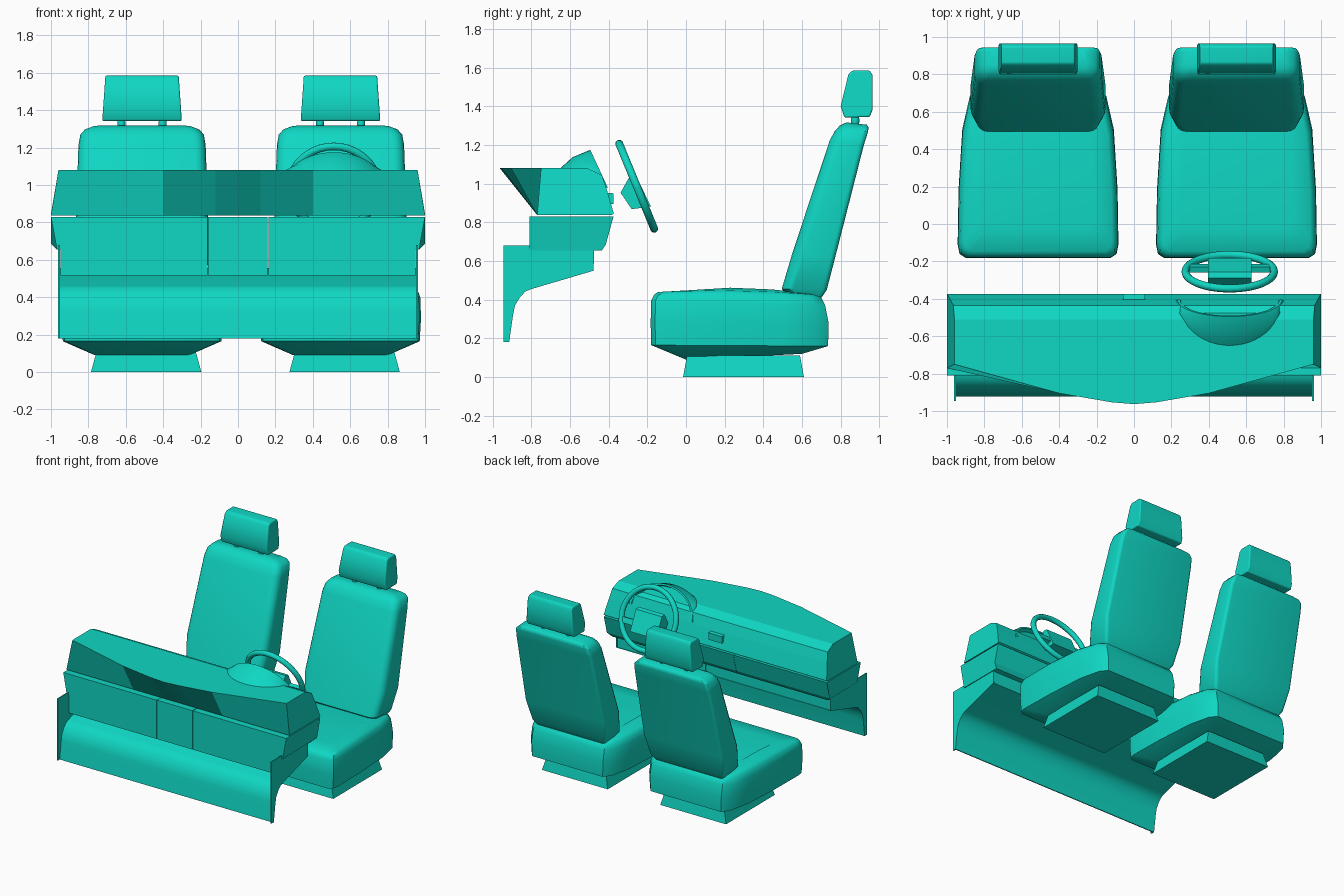
import bpy, bmesh, math
from mathutils import Vector

cube = bpy.data.objects.get("Cube")
if cube:
    bpy.data.objects.remove(cube, do_unlink=True)

teal = bpy.data.materials.new("turquoise")
teal.use_nodes = True
COLOR = (0.005, 0.68, 0.55, 1)
teal.diffuse_color = COLOR
teal.node_tree.nodes["Principled BSDF"].inputs["Base Color"].default_value = COLOR


def finish(name, bm, smooth=None, bevel=0):
    """Turn a bmesh into a named object, with optional bevel and smoothing."""
    bmesh.ops.recalc_face_normals(bm, faces=bm.faces)
    mesh = bpy.data.meshes.new(name)
    bm.to_mesh(mesh)
    bm.free()
    mesh.materials.append(teal)
    if smooth:
        mesh.shade_smooth()
        mesh.set_sharp_from_angle(angle=math.radians(smooth))
    obj = bpy.data.objects.new(name, mesh)
    bpy.context.collection.objects.link(obj)
    if bevel:
        mod = obj.modifiers.new("soft_edges", 'BEVEL')
        mod.width, mod.segments = bevel, 3
        mod.limit_method, mod.angle_limit = 'ANGLE', math.radians(40)
    return obj


def loft(name, rings, smooth=None, bevel=0, closed=True, caps=True):
    """Skin a list of equal-length point rings."""
    bm = bmesh.new()
    rows = [[bm.verts.new(p) for p in ring] for ring in rings]
    n = len(rows[0])
    for a, b in zip(rows, rows[1:]):
        for i in range(n if closed else n - 1):
            j = (i + 1) % n
            bm.faces.new((a[i], a[j], b[j], b[i]))
    if caps:
        bm.faces.new(rows[0])
        bm.faces.new(rows[-1])
    return finish(name, bm, smooth, bevel)


def extrude_x(name, profile, x0, x1, **kw):
    """Extrude a (y, z) profile along x."""
    return loft(name, [[(x, y, z) for y, z in profile] for x in (x0, x1)], **kw)


def rounded_section(cx, hw, front, back, rf, rb):
    """Rounded rectangle whose front and back edges lie at (y, z) points."""
    depth = back[0] - front[0]
    pts = []
    for sx, sy, r, start in ((1, 1, rb, 0), (-1, 1, rb, 90), (-1, 0, rf, 180), (1, 0, rf, 270)):
        for k in range(5):
            a = math.radians(start + k * 22.5)
            x = sx * (hw - r) + r * math.cos(a)
            y = (depth - r if sy else r) + r * math.sin(a)
            pts.append((cx + x, front[0] + y, front[1] + (back[1] - front[1]) * y / depth))
    return pts


# Seats
def cushion_ring(cx, s, y0, y1, z0, z1, zm):
    """Plan outline of the cushion, narrower toward the rear."""
    half = [(0.385, 0), (0.42, 0.025), (0.43, 0.08), (0.425, 0.4), (0.405, 0.75),
            (0.365, 0.94), (0.32, 1)]
    half = [(x * s, t) for x, t in half]
    pts = half + [(-x, t) for x, t in reversed(half)]
    return [(cx + x, y0 + (y1 - y0) * t,
             z0 + (z1 - z0) * t + zm * math.sin(math.pi * t)) for x, t in pts]


def seat(side, cx):
    base = [[(cx + 0.022 + sx * hw, y, z) for sx, y in ((-1, a), (1, a), (1, b), (-1, b))]
            for hw, a, b, z in ((0.295, -0.015, 0.61, 0), (0.265, 0.005, 0.59, 0.11))]
    loft(side + "_seat_pedestal", base)
    loft(side + "_seat_cushion", [
        cushion_ring(cx, 0.6, 0.0, 0.6, 0.09, 0.12, 0),
        cushion_ring(cx, 0.985, -0.18, 0.735, 0.165, 0.16, 0),
        cushion_ring(cx, 1.0, -0.183, 0.738, 0.28, 0.28, 0),
        cushion_ring(cx, 0.995, -0.18, 0.72, 0.395, 0.37, 0),
        cushion_ring(cx, 0.97, -0.165, 0.70, 0.425, 0.41, 0.01),
        cushion_ring(cx, 0.92, -0.145, 0.68, 0.44, 0.425, 0.015),
        cushion_ring(cx, 0.70, -0.02, 0.60, 0.445, 0.435, 0.022),
    ], smooth=35)
    loft(side + "_seat_backrest", [rounded_section(cx, *s) for s in (
        (0.30, (0.52, 0.43), (0.69, 0.395), 0.05, 0.02),
        (0.33, (0.495, 0.455), (0.728, 0.45), 0.06, 0.025),
        (0.36, (0.55, 0.64), (0.772, 0.62), 0.06, 0.025),
        (0.34, (0.742, 1.22), (0.92, 1.20), 0.06, 0.025),
        (0.33, (0.768, 1.27), (0.942, 1.27), 0.06, 0.025),
        (0.305, (0.795, 1.30), (0.944, 1.292), 0.05, 0.02),
        (0.26, (0.83, 1.317), (0.935, 1.305), 0.03, 0.02))], smooth=40)
    for sx in (-1, 1):
        post = [[(cx + sx * 0.11 + r * math.cos(a * math.pi / 6),
                  0.875 + r * math.sin(a * math.pi / 6), z) for a in range(12)]
                for r, z in ((0.016, 1.29), (0.022, 1.32), (0.022, 1.335), (0.014, 1.36))]
        loft(side + "_headrest_post", post, smooth=40)
    # Headrest tapers slightly toward its top
    shape = [(0.82, 1.342), (0.80, 1.40), (0.84, 1.565), (0.86, 1.585),
             (0.95, 1.585), (0.966, 1.56), (0.966, 1.385), (0.95, 1.345)]
    loft(side + "_headrest",
         [[(cx + s * (0.213 - (z - 1.34) * 0.07), y, z) for y, z in shape] for s in (-1, 1)],
         smooth=50, bevel=0.008)


seat("right", -0.513)
seat("left", 0.548)

# Upper dashboard with a pointed front edge
rings = []
for x, front in ((-1, -0.75), (-0.4, -0.905), (-0.12, -0.953), (0, -0.963),
                 (0.12, -0.953), (0.4, -0.905), (1, -0.75)):
    prof = [(front, 1.08), (-0.51, 1.08), (-0.435, 1.045), (-0.41, 0.97),
            (-0.373, 0.845), (-0.385, 0.838), (-0.77, 0.838)]
    taper = 0.17 if abs(x) == 1 else 0
    rings.append([(x * (1 - taper * max(z - 0.845, 0)), y, z) for y, z in prof])
loft("dashboard_top", rings)
extrude_x("dashboard_latch", [(-0.43, 0.895), (-0.375, 0.895), (-0.375, 0.95), (-0.43, 0.955)],
          -0.06, 0.06)

# Lower dashboard in three panels, each with a skirt below
lower = [(-0.81, 0.83), (-0.375, 0.83), (-0.415, 0.685), (-0.435, 0.655), (-0.81, 0.655)]
skirt = [(-0.81, 0.66), (-0.48, 0.66), (-0.48, 0.555), (-0.60, 0.515), (-0.81, 0.515)]
for name, x0, x1 in (("right", -1, -0.162), ("centre", -0.16, 0.157), ("left", 0.163, 1)):
    loft(name + "_lower_dashboard",
         [[(x * (0.968 if abs(x) == 1 and z < 0.66 else 1), y, z) for y, z in lower]
          for x in (x0, x1)])
    extrude_x(name + "_dashboard_skirt", skirt, max(x0, -0.95), min(x1, 0.95))

# Footwell sheet and its end plates
curve = [(-0.478, 0.55), (-0.80, 0.455), (-0.83, 0.443), (-0.857, 0.415), (-0.885, 0.37),
         (-0.895, 0.32), (-0.915, 0.18)]
back = [(y - 0.008, z + 0.006) for y, z in reversed(curve[:-1])]
extrude_x("footwell_sheet", curve + [(-0.923, 0.18)] + back, -0.955, 0.955, smooth=40)
for name, s in (("left", 1), ("right", -1)):
    extrude_x(name + "_footwell_plate", curve + [(-0.945, 0.18), (-0.945, 0.68), (-0.475, 0.68)],
              s * 0.953, s * 0.962)

# Instrument hood: domed shell with a shallow recessed face
WX = 0.512
rim, inner, base, mid, face = [], [], [], [], []
for i in range(25):
    t = math.pi * i / 24
    c, s = math.cos(t), math.sin(t)
    rim.append(Vector((WX + 0.28 * c, -0.405 - 0.09 * s, 0.98 + 0.195 * s)))
    inner.append(Vector((WX + 0.265 * c, -0.405 - 0.085 * s, 0.98 + 0.182 * s)))
    face.append(Vector((WX + 0.25 * c, -0.43 - 0.085 * s, 0.97 + 0.175 * s)))
    base.append(Vector((WX + 0.275 * c, -0.42 - 0.235 * s, 0.97 + 0.105 * min(1, 2.5 * s))))
    mid.append((rim[-1] + base[-1]) / 2 + Vector((0.012 * c, -0.012 * s, 0.012 * s)))
loft("instrument_hood", [base, mid, rim, inner, face], smooth=40, closed=False, caps=False)
bm = bmesh.new()
bm.faces.new([bm.verts.new(p) for p in face])
finish("instrument_face", bm)

# Steering wheel, tilted toward the driver
CENTRE = Vector((WX, -0.255, 0.987))
UP, OUT, SIDE = Vector((0, -0.38, 0.925)), Vector((0, 0.925, 0.38)), Vector((1, 0, 0))


def wheel_point(x, n, u):
    return CENTRE + SIDE * x + OUT * n + UP * u


rim_rings = []
for i in range(41):
    a = 2 * math.pi * i / 40
    rim_rings.append([])
    for k in range(10):
        b = 2 * math.pi * k / 10
        r = 0.237 + 0.021 * math.cos(b)
        rim_rings[-1].append(wheel_point(r * math.cos(a), 0.021 * math.sin(b), r * math.sin(a)))
loft("steering_wheel_rim", rim_rings, smooth=60, caps=False)
hub = [(-0.09, 0.0), (-0.011, 0.064), (0.018, 0.045), (0.028, -0.125), (-0.069, -0.10)]
loft("steering_wheel_hub", [[wheel_point(x, n, u) for n, u in hub] for x in (-0.117, 0.117)])
for name, s in (("left", 1), ("right", -1)):
    loft(name + "_wheel_spoke",
         [[wheel_point(s * x, n, u) for n, u in
           ((-0.018, -0.08), (0.012, -0.08), (0.012, -0.035), (-0.018, -0.035))]
          for x in (0.1, 0.232)])
